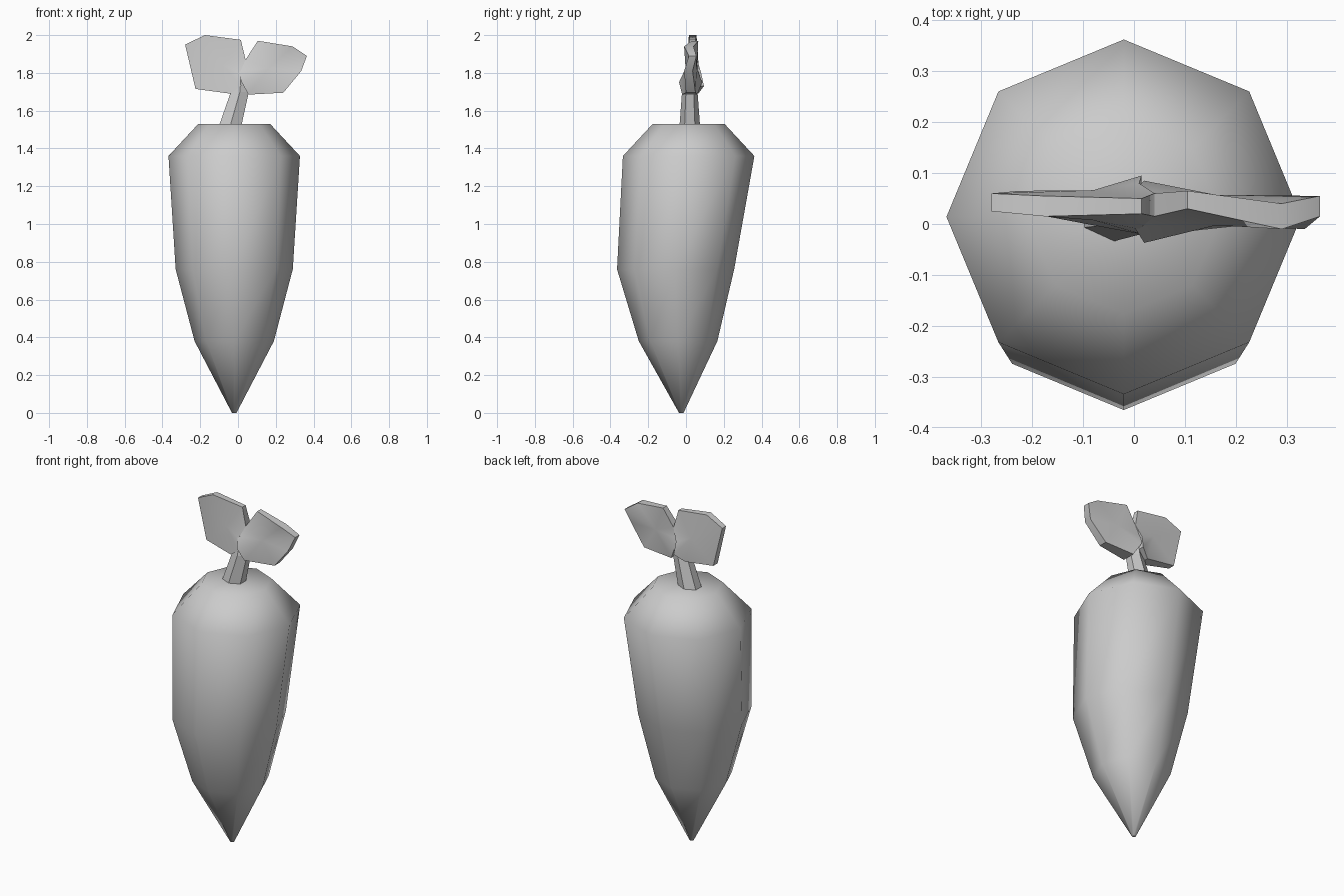
import bpy, bmesh, math

if "Cube" in bpy.data.objects:
    bpy.data.objects.remove(bpy.data.objects["Cube"])


def finish(bm, name, angle=None):
    bmesh.ops.recalc_face_normals(bm, faces=bm.faces)
    me = bpy.data.meshes.new(name)
    bm.to_mesh(me)
    bm.free()
    ob = bpy.data.objects.new(name, me)
    bpy.context.collection.objects.link(ob)
    if angle is not None:
        bpy.ops.object.select_all(action='DESELECT')
        ob.select_set(True)
        bpy.context.view_layer.objects.active = ob
        bpy.ops.object.shade_smooth_by_angle(angle=math.radians(angle))
    return ob


def loft(name, rings, sides, offset=0.0, angle=None):
    """Stack of polygon rings (x, y, z, rx, ry), capped at both ends."""
    bm = bmesh.new()
    loops = []
    for x, y, z, rx, ry in rings:
        loops.append([bm.verts.new((x + rx * math.cos(offset + math.tau * i / sides),
                                    y + ry * math.sin(offset + math.tau * i / sides), z))
                      for i in range(sides)])
    for a, b in zip(loops, loops[1:]):
        for i in range(sides):
            j = (i + 1) % sides
            bm.faces.new((a[i], a[j], b[j], b[i]))
    bm.faces.new(loops[0][::-1])
    bm.faces.new(loops[-1])
    return finish(bm, name, angle)


def leaf(name, outline):
    """Slab from outline points (x, z, front y, back y), fanned from its middle."""
    bm = bmesh.new()
    n = len(outline)
    mid = [sum(p[k] for p in outline) / n for k in range(4)]
    front = [bm.verts.new((x, y0, z)) for x, z, y0, y1 in outline]
    back = [bm.verts.new((x, y1, z)) for x, z, y0, y1 in outline]
    cf = bm.verts.new((mid[0], mid[2], mid[1]))
    cb = bm.verts.new((mid[0], mid[3], mid[1]))
    for i in range(n):
        j = (i + 1) % n
        bm.faces.new((cf, front[i], front[j]))
        bm.faces.new((cb, back[j], back[i]))
        bm.faces.new((front[i], back[i], back[j], front[j]))
    return finish(bm, name, 40)


# Root body: octagonal, slightly bent, smooth shaded
loft("root", [(-0.02, -0.025, 0.0, 0.012, 0.012),
              (-0.02, -0.042, 0.38, 0.21, 0.208),
              (-0.02, -0.055, 0.76, 0.31, 0.31),
              (-0.02, 0.014, 1.36, 0.348, 0.348),
              (-0.02, 0.014, 1.53, 0.19, 0.19)], 8, angle=180)

# Leaning hexagonal stem
loft("stem", [(-0.04, 0.02, 1.525, 0.068, 0.054),
              (0.01, 0.02, 1.70, 0.055, 0.041),
              (0.015, 0.025, 1.77, 0.025, 0.035)], 6, offset=math.pi / 6)

# Two leaves sharing a thick base
leaf("left_leaf", [(-0.28, 1.95, .025, .06), (-0.175, 2.0, .015, .055),
                   (0.015, 1.975, .02, .05), (0.04, 1.87, .015, .06),
                   (0.01, 1.80, -.01, .08), (0.015, 1.73, -.02, .095),
                   (-0.04, 1.69, -.01, .065), (-0.225, 1.715, .025, .065)])
leaf("right_leaf", [(0.04, 1.87, .015, .06), (0.105, 1.97, .03, .065),
                    (0.29, 1.94, -.01, .04), (0.365, 1.89, .015, .055),
                    (0.335, 1.81, -.01, .035), (0.24, 1.695, 0.0, .05),
                    (0.055, 1.685, -.02, .06), (0.02, 1.75, -.037, .085),
                    (0.0, 1.81, -.005, .065)])
